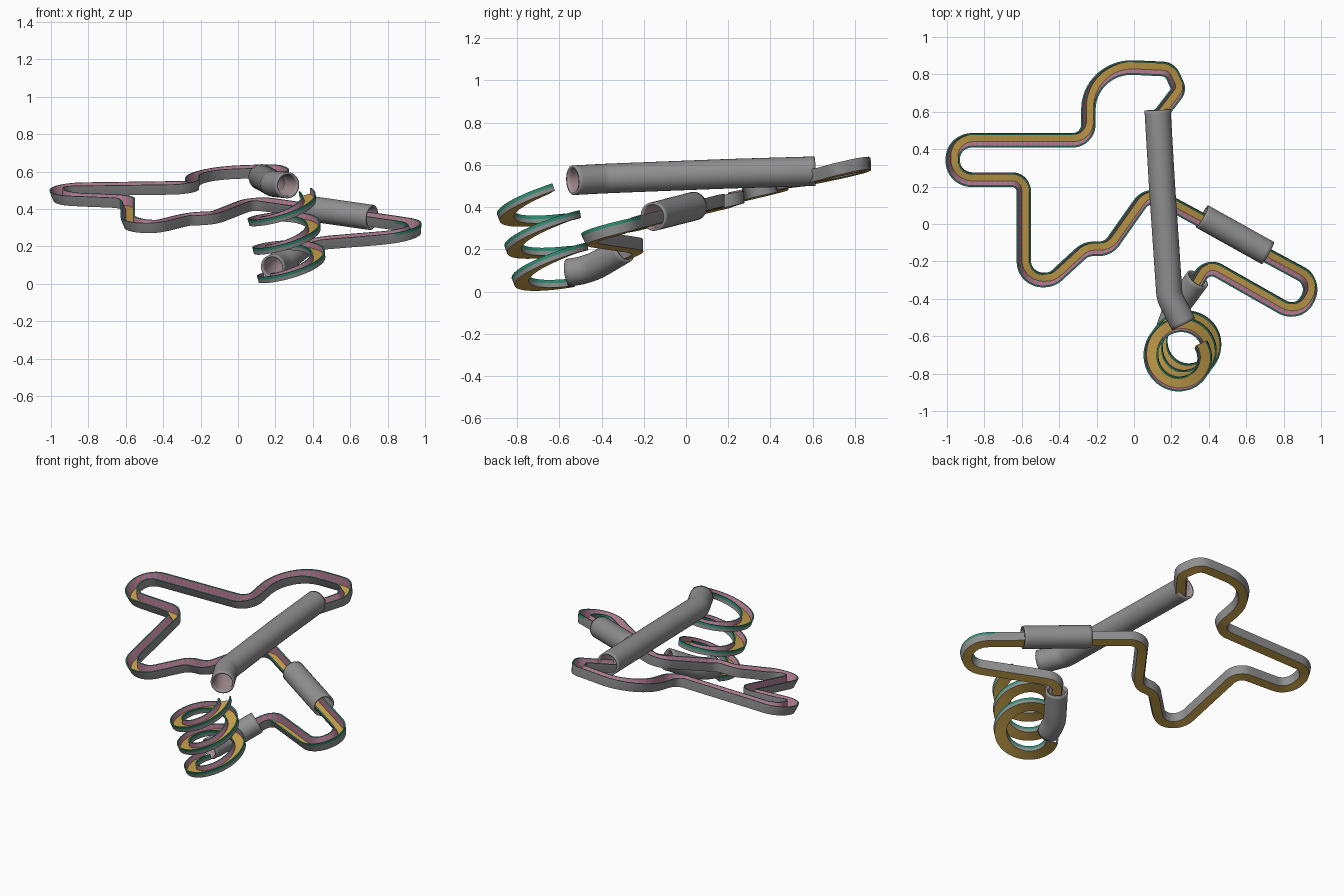
import bpy
import bmesh
from math import sin, cos, tan, pi, radians
from mathutils import Vector

if "Cube" in bpy.data.objects:
    bpy.data.objects.remove(bpy.data.objects["Cube"])


def material(name, rgb):
    mat = bpy.data.materials.new(name)
    mat.use_nodes = True
    mat.diffuse_color = (*rgb, 1)
    mat.node_tree.nodes["Principled BSDF"].inputs["Base Color"].default_value = (*rgb, 1)
    return mat


GREY, GOLD, PINK, TEAL = range(4)
grey = material("shell grey", (0.28, 0.28, 0.28))
gold = material("floor gold", (0.56, 0.35, 0.07))
pink = material("stripe pink", (0.75, 0.17, 0.35))
teal = material("rim teal", (0.03, 0.28, 0.18))
rose = material("tube lining rose grey", (0.38, 0.28, 0.3))

# The whole course lies on a gently tilted plane
SLOPE_X, SLOPE_Y = 0.16, 0.25
UP = Vector((-SLOPE_X, -SLOPE_Y, 1)).normalized()
STEP = 0.0135


def rounded_path(corners):
    """Polyline of (x, y, z, radius) corners with the corners rounded."""
    spots = [Vector(c[:3]) for c in corners]
    path = [spots[0]]
    for i in range(1, len(spots) - 1):
        p, radius = spots[i], corners[i][3]
        a = (spots[i - 1] - p).normalized()
        b = (spots[i + 1] - p).normalized()
        half = a.angle(b) / 2
        reach = radius / tan(half)
        centre = p + (a + b).normalized() * (radius / sin(half))
        start = (p + a * reach - centre).normalized()
        end = (p + b * reach - centre).normalized()
        for k in range(25):
            path.append(centre + start.slerp(end, k / 24) * radius)
    return path + [spots[-1]]


def resample(path, step=STEP):
    """Even spacing along the path, with heights eased."""
    total = sum((b - a).length for a, b in zip(path, path[1:]))
    count = max(2, round(total / step))
    gap, out, walked, target = total / count, [path[0].copy()], 0, total / count
    for a, b in zip(path, path[1:]):
        length = (b - a).length
        while length > 0 and walked + length >= target and len(out) < count:
            out.append(a.lerp(b, (target - walked) / length))
            target += gap
        walked += length
    out.append(path[-1].copy())
    heights = [p.z for p in out]
    for i, p in enumerate(out):
        reach = min(4, i, len(out) - 1 - i)
        near = heights[i - reach:i + reach + 1]
        p.z = sum(near) / len(near)
    return out


def sweep(name, path, section, mats, rule, capped):
    """Carry a closed (side, up) section along a path."""
    bm = bmesh.new()
    rings = []
    for i, p in enumerate(path):
        t = (path[min(i + 1, len(path) - 1)] - path[max(i - 1, 0)]).normalized()
        side = t.cross(UP).normalized()
        up = side.cross(t)
        rings.append([bm.verts.new(p + side * s + up * u) for s, u in section])
    n = len(section)
    for i, (r, q) in enumerate(zip(rings, rings[1:])):
        for j in range(n):
            k = (j + 1) % n
            face = bm.faces.new((r[j], r[k], q[k], q[j]))
            face.material_index = rule(i, j, path[i])
    if capped:
        for ring in (rings[0], rings[-1]):
            bm.faces.new(ring)
    bmesh.ops.recalc_face_normals(bm, faces=bm.faces)
    mesh = bpy.data.meshes.new(name)
    bm.to_mesh(mesh)
    bm.free()
    for m in mats:
        mesh.materials.append(m)
    obj = bpy.data.objects.new(name, mesh)
    bpy.context.collection.objects.link(obj)
    bpy.ops.object.select_all(action='DESELECT')
    obj.select_set(True)
    bpy.context.view_layer.objects.active = obj
    bpy.ops.object.shade_smooth_by_angle(angle=radians(35))
    return obj


def track(name, path, floor, high, teal_lip):
    """Flared channel: gold floor, striped inner walls, teal rims."""
    wide, inner, lip, thick = 0.039, 0.031, 0.016, 0.006
    right = [(floor, thick), (inner, high), (wide, high),
             (wide - 0.002, high - lip), (floor + 0.008, 0)]
    section = right + [(-s, u) for s, u in reversed(right)]
    kinds = ["wall", "rim", "lip", "shell", "floor",
             "shell", "lip", "rim", "wall", "floor"]

    def rule(i, j, p):
        kind = kinds[j]
        if kind == "wall":
            return PINK if i % 2 else GREY
        if kind == "lip":
            return TEAL if teal_lip(p) else GREY
        return {"rim": TEAL, "shell": GREY, "floor": GOLD}[kind]

    return sweep(name, path, section, [grey, gold, pink, teal], rule, True)


def tube(name, corners, radius):
    """Open pipe with a paler lining."""
    section = [(radius * cos(a * pi / 16), radius * sin(a * pi / 16)) for a in range(32)]
    path = resample(rounded_path(corners), 0.02)
    obj = sweep(name, path, section, [grey, rose], lambda i, j, p: 0, False)
    mod = obj.modifiers.new("wall", 'SOLIDIFY')
    mod.thickness = 0.012
    mod.offset = -1
    mod.material_offset = 1


# Main winding track, from the far end of the long tube to the lower tube
main_corners = [
    (0.12, 0.56, 0.505, 0),
    (0.25, 0.73, 0.55, 0.045),
    (0.2, 0.84, 0.575, 0.07),
    (-0.235, 0.86, 0.56, 0.23),
    (-0.235, 0.46, 0.485, 0.09),
    (-0.96, 0.46, 0.475, 0.1),
    (-0.96, 0.25, 0.425, 0.1),
    (-0.58, 0.25, 0.41, 0.07),
    (-0.58, -0.29, 0.28, 0.1),
    (-0.43, -0.285, 0.275, 0.1),
    (-0.25, -0.12, 0.32, 0.1),
    (-0.13, -0.12, 0.32, 0.1),
    (0.085, 0.185, 0.405, 0.09),
    (0.985, -0.3, 0.275, 0.1),
    (0.885, -0.48, 0.225, 0.1),
    (0.4, -0.205, 0.185, 0.07),
    (0.3, -0.37, 0.12, 0),
]
track("main_track", resample(rounded_path(main_corners)), 0.019, 0.058, lambda p: p.x > 0.85)

# Climbing spiral from the lower tube to the long tube
spiral = []
for degrees in range(150, 1111, 5):
    a = radians(degrees)
    turn = (degrees - 180) / 360
    x, y = 0.15 * cos(a), 0.15 * sin(a)
    spiral.append(Vector((0.295 - 0.025 * turn + x,
                          -0.62 - 0.035 * turn + y,
                          0.038 + 0.152 * turn + SLOPE_X * x + SLOPE_Y * y)))
track("spiral_track", resample(spiral), 0.027, 0.036, lambda p: True)

# Covered sections
tube("long_tube", [(0.126, 0.61, 0.57, 0), (0.15, 0.2, 0.558, 1),
                   (0.19, -0.39, 0.535, 0.1), (0.265, -0.535, 0.527, 0)], 0.07)
tube("middle_tube", [(0.365, 0.04, 0.405, 0), (0.715, -0.155, 0.355, 0)], 0.068)
tube("lower_tube", [(0.34, -0.294, 0.2, 0), (0.22, -0.455, 0.105, 0.12),
                    (0.185, -0.555, 0.09, 0)], 0.066)
